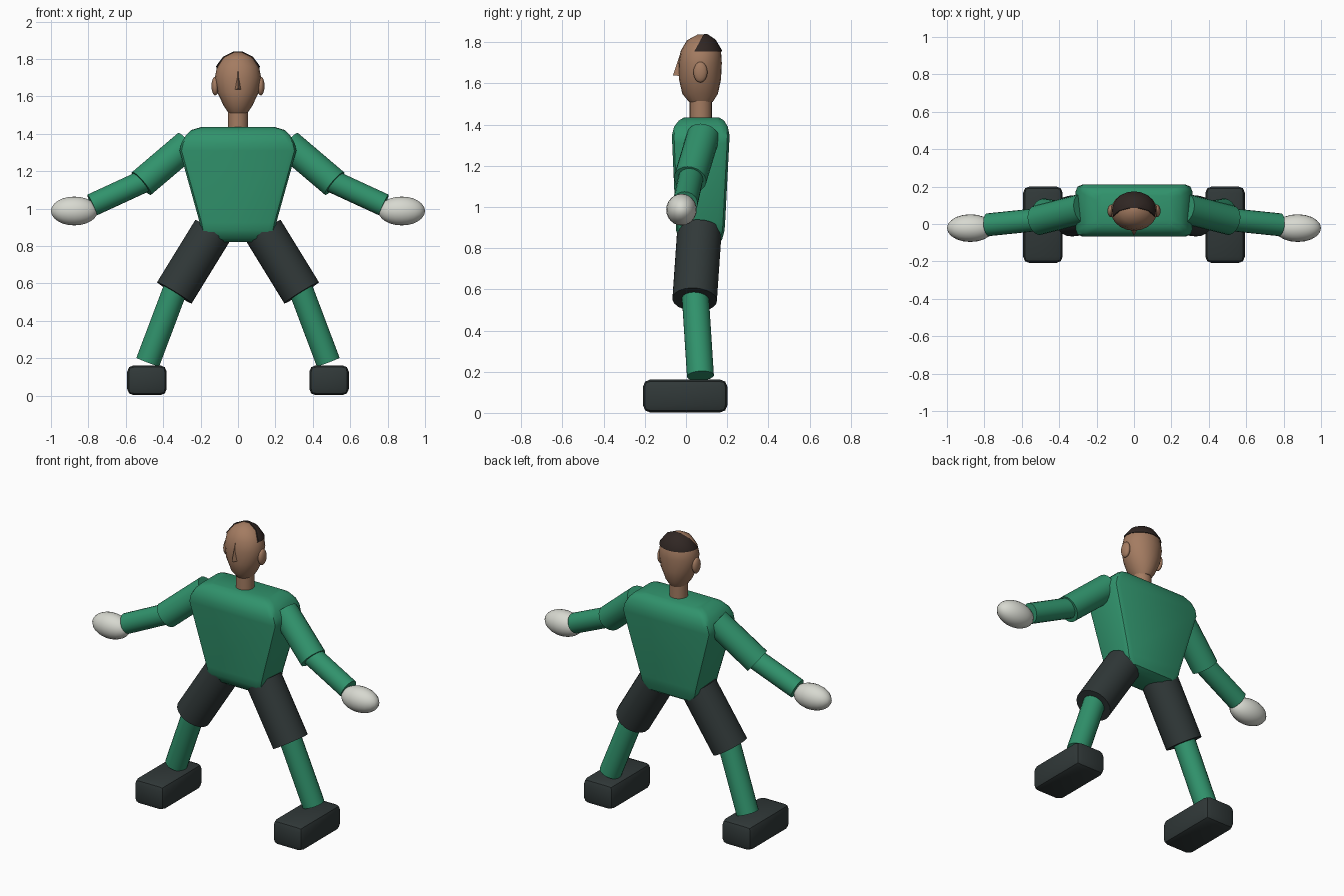
import bpy, bmesh, math
from mathutils import Vector

if "Cube" in bpy.data.objects:
    bpy.data.objects.remove(bpy.data.objects["Cube"])


def material(name, rgb):
    m = bpy.data.materials.new(name)
    m.diffuse_color = (*rgb, 1)
    m.use_nodes = True
    m.node_tree.nodes["Principled BSDF"].inputs["Base Color"].default_value = m.diffuse_color
    return m


GREEN = material("green_cloth", (0.03, 0.29, 0.15))
DARK = material("dark_cloth", (0.03, 0.04, 0.04))
SKIN = material("skin", (0.37, 0.2, 0.12))
HAIR = material("hair", (0.03, 0.02, 0.017))
WHITE = material("glove_white", (0.68, 0.69, 0.63))


def finish(ob, name, mat, angle=35):
    ob.name = name
    ob.data.materials.append(mat)
    bpy.ops.object.select_all(action='DESELECT')
    ob.select_set(True)
    bpy.context.view_layer.objects.active = ob
    bpy.ops.object.shade_smooth_by_angle(angle=math.radians(angle))
    return ob


def from_bmesh(bm, name, mat, angle=35):
    bmesh.ops.recalc_face_normals(bm, faces=bm.faces)
    me = bpy.data.meshes.new(name)
    bm.to_mesh(me)
    bm.free()
    ob = bpy.data.objects.new(name, me)
    bpy.context.collection.objects.link(ob)
    return finish(ob, name, mat, angle)


def loft(rings):
    """Skin a stack of closed rings and cap both ends."""
    bm = bmesh.new()
    loops = [[bm.verts.new(p) for p in r] for r in rings]
    n = len(loops[0])
    for a, b in zip(loops, loops[1:]):
        for i in range(n):
            j = (i + 1) % n
            bm.faces.new((a[i], a[j], b[j], b[i]))
    bm.faces.new(loops[0][::-1])
    bm.faces.new(loops[-1])
    return bm


def rounded_rect(z, hx, y0, y1, r=0.035, steps=2):
    pts = []
    for k, (cx, cy) in enumerate(((hx - r, y1 - r), (r - hx, y1 - r),
                                  (r - hx, y0 + r), (hx - r, y0 + r))):
        for s in range(steps + 1):
            a = math.pi / 2 * (k + s / steps)
            pts.append((cx + r * math.cos(a), cy + r * math.sin(a), z))
    return pts


def ellipse(z, hx, y0, y1, n=20):
    return [(hx * math.cos(2 * math.pi * i / n),
             (y0 + y1) / 2 + (y1 - y0) / 2 * math.sin(2 * math.pi * i / n), z)
            for i in range(n)]


def tube(name, p, q, r, mat):
    p, q = Vector(p), Vector(q)
    bpy.ops.mesh.primitive_cylinder_add(vertices=20, radius=r, depth=(q - p).length,
                                        location=(p + q) / 2)
    ob = bpy.context.object
    ob.rotation_euler = (q - p).to_track_quat('Z', 'Y').to_euler()
    return finish(ob, name, mat)


def ball(name, c, size, mat):
    bpy.ops.mesh.primitive_uv_sphere_add(segments=20, ring_count=12, radius=1, location=c)
    ob = bpy.context.object
    ob.scale = size
    return finish(ob, name, mat)


# Torso: tapered block with soft edges
torso = [(0.82, 0.12, 0.00, 0.145), (0.84, 0.17, -0.03, 0.175), (0.885, 0.197, -0.048, 0.187),
         (0.925, 0.205, -0.05, 0.19), (1.31, 0.312, -0.067, 0.21), (1.35, 0.303, -0.068, 0.211),
         (1.39, 0.28, -0.058, 0.203), (1.42, 0.25, -0.035, 0.185), (1.435, 0.2, -0.01, 0.16)]
from_bmesh(loft([rounded_rect(*t) for t in torso]), "torso", GREEN)

# Neck and head
tube("neck", (0, 0.072, 1.40), (0, 0.072, 1.56), 0.054, SKIN)
head = [(1.51, 0.05, 0.015, 0.13), (1.55, 0.077, -0.018, 0.155), (1.62, 0.11, -0.034, 0.17),
        (1.7, 0.124, -0.036, 0.174), (1.76, 0.112, -0.025, 0.17), (1.81, 0.075, 0.005, 0.14),
        (1.837, 0.02, 0.055, 0.1)]
from_bmesh(loft([ellipse(*h) for h in head]), "head", SKIN, 40)

# Hair: slightly enlarged crown cut from the head shape
bm = loft([ellipse(z + 0.003, hx + 0.004, y0 - 0.004, y1 + 0.004) for z, hx, y0, y1 in head])
for co, no in (((0, 0, 1.755), (0, 0, 1)), ((0, 0.04, 1.755), (0, 1, -0.55))):
    res = bmesh.ops.bisect_plane(bm, geom=bm.verts[:] + bm.edges[:] + bm.faces[:],
                                 plane_co=co, plane_no=no, clear_inner=True)
    edges = [e for e in res["geom_cut"] if isinstance(e, bmesh.types.BMEdge)]
    bmesh.ops.holes_fill(bm, edges=edges)
from_bmesh(bm, "hair", HAIR)

# Nose: small wedge
bm = bmesh.new()
base = [bm.verts.new(p) for p in ((-0.022, -0.02, 1.635), (0.022, -0.02, 1.635), (0, -0.063, 1.64))]
top = bm.verts.new((0, -0.022, 1.765))
bm.faces.new(base)
for i in range(3):
    bm.faces.new((base[i], base[(i + 1) % 3], top))
from_bmesh(bm, "nose", SKIN)

# Paired parts
for s, side in ((1, "left"), (-1, "right")):
    ball(f"{side}_ear", (s * 0.122, 0.07, 1.655), (0.02, 0.034, 0.05), SKIN)
    tube(f"{side}_upper_arm", (s * 0.27, 0.083, 1.343), (s * 0.516, 0.02, 1.134), 0.08, GREEN)
    tube(f"{side}_forearm", (s * 0.5, 0.025, 1.148), (s * 0.78, -0.004, 1.019), 0.061, GREEN)
    ball(f"{side}_hand", (s * 0.875, -0.022, 0.987), (0.125, 0.074, 0.077), WHITE)
    tube(f"{side}_thigh", (s * 0.136, 0.065, 0.882), (s * 0.34, 0.042, 0.55), 0.109, DARK)
    tube(f"{side}_shin", (s * 0.335, 0.045, 0.57), (s * 0.482, 0.07, 0.18), 0.066, GREEN)
    # Foot: bevelled block
    bm = bmesh.new()
    bmesh.ops.create_cube(bm, size=1)
    for v in bm.verts:
        v.co = (v.co.x * 0.212 + s * 0.487, v.co.y * 0.41 - 0.004, v.co.z * 0.16 + 0.082)
    bmesh.ops.bevel(bm, geom=bm.edges[:], offset=0.035, segments=2, profile=0.5, affect='EDGES')
    from_bmesh(bm, f"{side}_foot", DARK)
